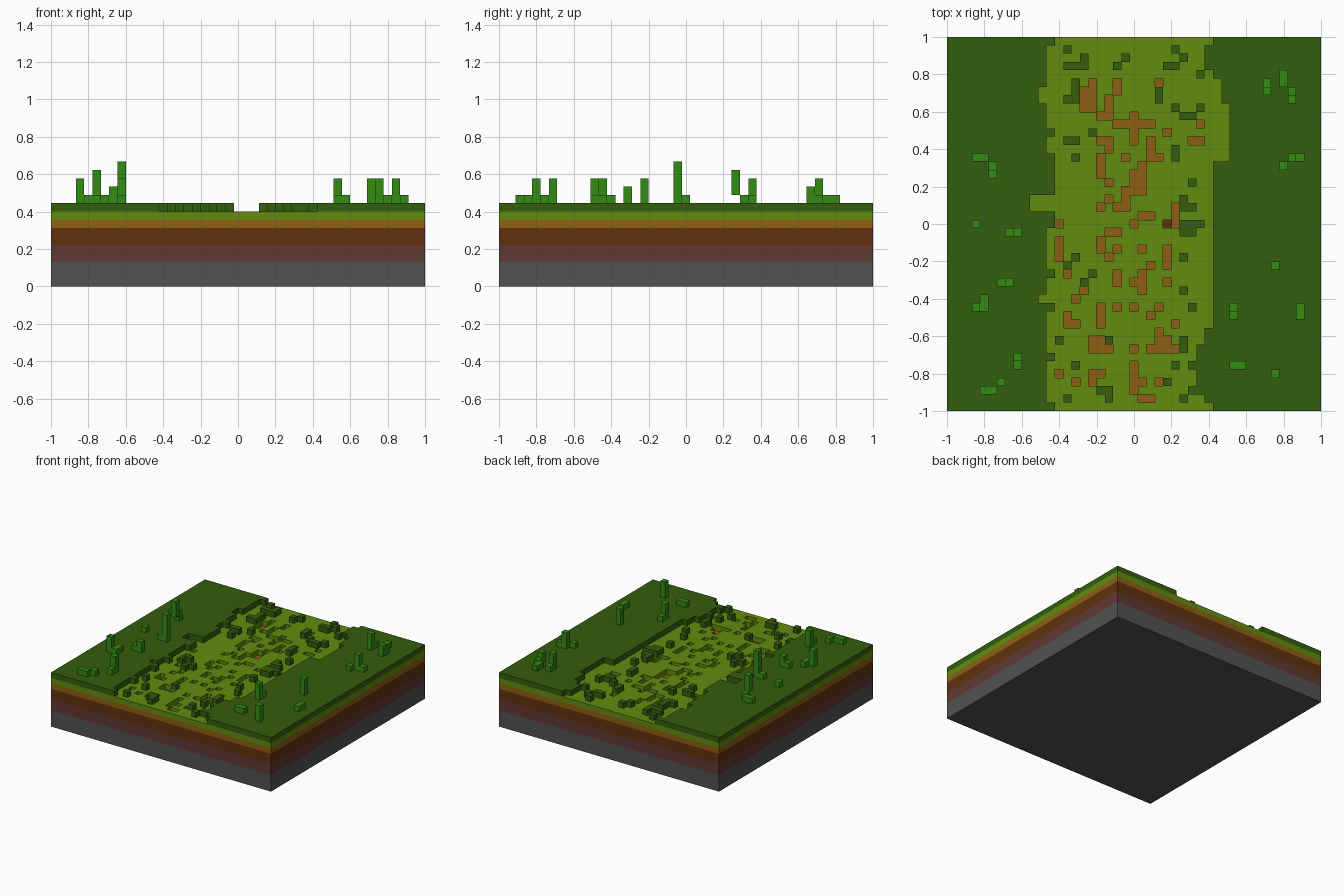
import bpy, bmesh

if "Cube" in bpy.data.objects:
    bpy.data.objects.remove(bpy.data.objects["Cube"], do_unlink=True)

N = 45              # cells along each side
S = 2.0 / N         # cell size


def material(name, rgb):
    lin = [((v / 255 + 0.055) / 1.055) ** 2.4 if v > 10 else v / 255 / 12.92 for v in rgb]
    m = bpy.data.materials.new(name)
    m.use_nodes = True
    m.diffuse_color = (*lin, 1)
    m.node_tree.nodes["Principled BSDF"].inputs["Base Color"].default_value = (*lin, 1)
    return m


# Part name -> colour
PARTS = {
    "stone_layer": material("stone_grey", (82, 82, 82)),
    "clay_layer": material("clay_red_brown", (96, 57, 50)),
    "soil_layer": material("dark_soil", (97, 49, 13)),
    "dirt_layer": material("orange_dirt", (142, 95, 20)),
    "light_grass_layer": material("light_grass", (97, 140, 15)),
    "dark_grass_layer": material("dark_grass", (52, 94, 14)),
    "plants": material("plant_green", (50, 140, 18)),
}
solid = {}          # (column, row from the back, level) -> part name


def rects(items):
    """Cells covered by (column, row, width, depth) rectangles."""
    return {(c + i, r + j) for c, r, w, d in items for i in range(w) for j in range(d)}


def runs(items):
    """Expand (value, repeat) pairs to one value per row."""
    return [v for v, n in items for _ in range(n)]


# Path through the dark grass: first and last column per row
left = runs([(13, 1), (12, 5), (11, 2), (12, 3), (13, 1), (12, 2), (13, 5), (10, 2),
             (13, 2), (12, 5), (13, 1), (12, 2), (11, 1), (13, 1), (12, 5), (13, 1),
             (12, 5), (13, 1)])
right = runs([(32, 1), (31, 3), (32, 1), (33, 3), (34, 7), (32, 20), (31, 2), (30, 2),
              (29, 1), (30, 2), (29, 1), (31, 1), (32, 1)])

# Dark grass tufts standing on the path
tufts = {
    (14, 1), (16, 2), (14, 3), (15, 3), (16, 3), (15, 5), (21, 2), (20, 3),
    (27, 1), (28, 2), (26, 3), (27, 3), (30, 4), (14, 7), (15, 7), (15, 6),
    (25, 6), (25, 7), (27, 8), (28, 9), (29, 9), (30, 8), (14, 12), (15, 12),
    (17, 11), (15, 14), (27, 13), (27, 14), (29, 17), (28, 19), (28, 20), (29, 20),
    (28, 22), (29, 22), (30, 22), (28, 23), (29, 23), (15, 26), (28, 26), (14, 27),
    (17, 28), (16, 29), (28, 30), (29, 32), (13, 36), (19, 36), (28, 36), (28, 37),
    (15, 39), (27, 39), (26, 41), (18, 42), (19, 42), (19, 43), (14, 43), (28, 43),
}

# Bare dirt patches sunk into the path: bars and single cells
dirt = rects([
    (17, 5, 1, 4), (16, 6, 1, 3), (20, 5, 1, 2), (19, 7, 1, 3), (18, 9, 2, 1),
    (22, 9, 1, 4), (20, 10, 5, 1), (24, 12, 1, 2), (24, 14, 2, 1), (29, 12, 2, 1),
    (18, 12, 2, 1), (18, 14, 1, 3), (22, 16, 2, 3), (21, 19, 1, 2), (27, 20, 1, 3),
    (13, 24, 1, 3), (19, 23, 2, 1), (18, 24, 1, 2), (23, 21, 2, 1), (26, 25, 1, 3),
    (23, 28, 1, 3), (22, 29, 2, 1), (16, 29, 1, 2), (20, 28, 1, 2), (18, 32, 1, 3),
    (14, 34, 2, 1), (25, 36, 2, 2), (24, 37, 4, 1), (17, 36, 2, 2), (17, 40, 2, 1),
    (22, 39, 1, 4), (23, 43, 2, 1),
]) | {
    (25, 5), (26, 11), (30, 10), (19, 13), (21, 14), (23, 15), (21, 18), (19, 17),
    (19, 19), (20, 20), (18, 20), (13, 22), (22, 22), (20, 25), (19, 26), (14, 28),
    (24, 27), (23, 25), (26, 29), (15, 31), (20, 32), (22, 32), (25, 32), (14, 33),
    (24, 33), (27, 34), (25, 35), (19, 37), (22, 37), (13, 40), (15, 41), (17, 41),
    (23, 41), (25, 41),
}
dirt -= tufts
pit = (26, 22)      # one deeper hole

# Ground layers, bottom to top
stack = (["stone_layer"] * 3 + ["clay_layer"] * 2 + ["soil_layer"] * 2
         + ["dirt_layer", "light_grass_layer", "dark_grass_layer"])
for c in range(N):
    for r in range(N):
        on_path = left[r] <= c < right[r] and (c, r) not in tufts
        top = 9 if on_path else 10
        if on_path and (c, r) in dirt:
            top = 8
        if (c, r) == pit:
            top = 7
        for k in range(top):
            solid[c, r, k] = stack[k]

# Plants: (column, row, height); the tallest bent one starts a cell higher
plants = [
    (3, 14, 1), (4, 14, 1), (5, 15, 1), (5, 16, 4), (3, 22, 1), (7, 23, 1), (8, 23, 5),
    (6, 29, 1), (7, 29, 2), (4, 31, 1), (4, 32, 1), (3, 32, 3), (8, 38, 3), (8, 39, 1),
    (6, 41, 1), (4, 42, 1), (5, 42, 1), (38, 5, 1), (38, 6, 3), (40, 4, 1), (40, 5, 1),
    (41, 6, 1), (41, 7, 2), (41, 14, 3), (42, 14, 1), (40, 15, 1), (39, 27, 3),
    (34, 32, 1), (34, 33, 3), (42, 32, 1), (42, 33, 1), (34, 39, 1), (35, 39, 1),
    (39, 40, 3),
]
for c, r, h in plants:
    for k in range(1 if (c, r) == (5, 16) else 0, h):
        solid[c, r, 10 + k] = "plants"

# Outward cell faces: step in (column, row, level) and four corners
# (rows count towards the front, so +row is -y)
SIDES = {
    (1, 0, 0): ((1, 1, 0), (1, 0, 0), (1, 0, 1), (1, 1, 1)),
    (-1, 0, 0): ((0, 0, 0), (0, 1, 0), (0, 1, 1), (0, 0, 1)),
    (0, 1, 0): ((0, 1, 0), (1, 1, 0), (1, 1, 1), (0, 1, 1)),
    (0, -1, 0): ((1, 0, 0), (0, 0, 0), (0, 0, 1), (1, 0, 1)),
    (0, 0, 1): ((0, 1, 1), (1, 1, 1), (1, 0, 1), (0, 0, 1)),
    (0, 0, -1): ((0, 0, 0), (1, 0, 0), (1, 1, 0), (0, 1, 0)),
}


def build(part, mat):
    """Make one object from the exposed faces of a part's cells."""
    bm = bmesh.new()
    verts = {}

    def vert(p):
        if p not in verts:
            verts[p] = bm.verts.new((p[0] * S - 1, 1 - p[1] * S, p[2] * S))
        return verts[p]

    for (c, r, k), owner in solid.items():
        if owner != part:
            continue
        for (dc, dr, dk), corners in SIDES.items():
            if (c + dc, r + dr, k + dk) not in solid:
                bm.faces.new([vert((c + x, r + y, k + z)) for x, y, z in corners])
    mesh = bpy.data.meshes.new(part)
    bm.to_mesh(mesh)
    bm.free()
    mesh.materials.append(mat)
    bpy.context.collection.objects.link(bpy.data.objects.new(part, mesh))


for part, mat in PARTS.items():
    build(part, mat)
